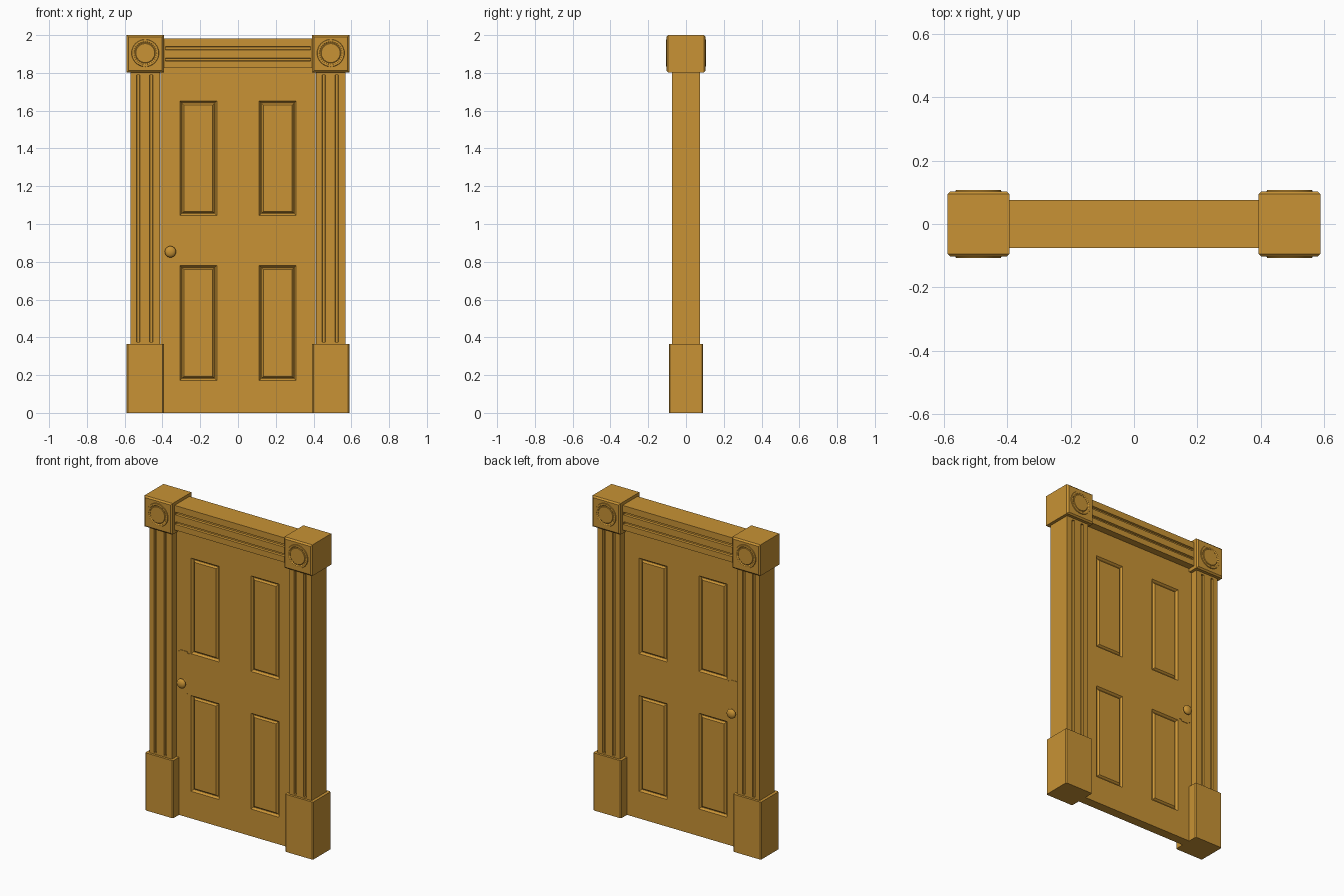
import bpy, bmesh, math
from mathutils import Vector

if "Cube" in bpy.data.objects:
    bpy.data.objects.remove(bpy.data.objects["Cube"])

wood = bpy.data.materials.new("golden_wood")
wood.diffuse_color = (0.58, 0.29, 0.035, 1)
wood.use_nodes = True
wood.node_tree.nodes["Principled BSDF"].inputs["Base Color"].default_value = wood.diffuse_color


def finish(name, bm, smooth=False):
    bmesh.ops.recalc_face_normals(bm, faces=bm.faces)
    me = bpy.data.meshes.new(name)
    bm.to_mesh(me)
    bm.free()
    ob = bpy.data.objects.new(name, me)
    bpy.context.collection.objects.link(ob)
    me.materials.append(wood)
    if smooth:
        bpy.ops.object.select_all(action='DESELECT')
        ob.select_set(True)
        bpy.context.view_layer.objects.active = ob
        bpy.ops.object.shade_smooth_by_angle(angle=math.radians(35))
    return ob


def prism(name, pts, along):
    """Extrude a closed 3D outline along a vector."""
    bm = bmesh.new()
    face = bm.faces.new([bm.verts.new(p) for p in pts])
    ext = bmesh.ops.extrude_face_region(bm, geom=[face])
    new = [g for g in ext["geom"] if isinstance(g, bmesh.types.BMVert)]
    bmesh.ops.translate(bm, verts=new, vec=along)
    return finish(name, bm)


def box(name, x0, x1, y, z0, z1, chamfer=0.0, edge_test=None):
    """Box symmetric in y, with chosen edges chamfered."""
    bm = bmesh.new()
    bmesh.ops.create_cube(bm, size=1)
    for v in bm.verts:
        v.co = Vector(((x0 + x1) / 2 + v.co.x * (x1 - x0), v.co.y * 2 * y,
                       (z0 + z1) / 2 + v.co.z * (z1 - z0)))
    if chamfer:
        edges = [e for e in bm.edges if edge_test(e.verts[0].co - e.verts[1].co)]
        bmesh.ops.bevel(bm, geom=edges, offset=chamfer, segments=1,
                        affect='EDGES', profile=0.5)
    return finish(name, bm)


def lathe_y(name, profile, x, z, side, steps=32):
    """Turn (radius, distance) points about an axis running along y."""
    bm = bmesh.new()
    vs = [bm.verts.new((x + r, side * d, z)) for r, d in profile]
    es = [bm.edges.new(p) for p in zip(vs, vs[1:])]
    bmesh.ops.spin(bm, geom=vs + es, cent=(x, 0, z), axis=(0, 1, 0),
                   angle=math.tau, steps=steps, use_duplicate=False)
    bmesh.ops.remove_doubles(bm, verts=bm.verts, dist=1e-5)
    return finish(name, bm, True)


def fluted(half, depth, grooves, cut=0.012):
    """Cross-section (width, y) with grooves on the front and back."""
    front = [(-half, -depth)]
    for a, b in grooves:
        front += [(a, -depth), (a + 0.003, -depth + cut),
                  (b - 0.003, -depth + cut), (b, -depth)]
    front.append((half, -depth))
    return front + [(u, -y) for u, y in reversed(front)]


# Door slab with four raised-and-fielded panels on each face
T = 0.03
xs = [-0.41, -0.308, -0.112, 0.112, 0.308, 0.41]
zs = [0, 0.172, 0.78, 1.045, 1.652, 1.84]
bm = bmesh.new()
grid = [[bm.verts.new((x, -T, z)) for x in xs] for z in zs]
for j in range(5):
    for i in range(5):
        bm.faces.new((grid[j][i], grid[j][i + 1], grid[j + 1][i + 1], grid[j + 1][i]))
ext = bmesh.ops.extrude_face_region(bm, geom=bm.faces[:])
bmesh.ops.translate(bm, vec=(0, 2 * T, 0),
                    verts=[g for g in ext["geom"] if isinstance(g, bmesh.types.BMVert)])
bmesh.ops.recalc_face_normals(bm, faces=bm.faces)
panels = []
for f in bm.faces:
    c = f.calc_center_median()
    if abs(f.normal.y) > 0.9 and 0.112 < abs(c.x) < 0.308 and (
            0.172 < c.z < 0.78 or 1.045 < c.z < 1.652):
        panels.append(f)
for thick, depth in ((0.014, -0.013), (0.004, 0), (0.013, 0.011)):
    bmesh.ops.inset_individual(bm, faces=panels, thickness=thick, depth=depth)
finish("door", bm)

# Lintel with two grooves on each face
section = fluted(0.078, 0.075, [(-0.041, -0.024), (0.019, 0.037)])
prism("lintel", [(-0.385, y, 1.903 + u) for u, y in section], (0.77, 0, 0))
for s in (-1, 1):
    box("lintel_end", s * 0.40 - 0.015, s * 0.40 + 0.015, 0.075, 1.825, 1.981)

# Side posts: plinth, fluted pilaster, corner block with rosettes
for s in (-1, 1):
    cx = s * 0.491
    box("plinth", cx - 0.098, cx + 0.098, 0.09, 0, 0.365, 0.006,
        lambda d: abs(d.z) > 0.1)
    section = fluted(0.079, 0.075, [(-0.046, -0.028), (0.023, 0.041)])
    prism("pilaster", [(cx + u, y, 0.375) for u, y in section], (0, 0, 1.415))
    for z in (0.3675, 1.7975):
        box("pilaster_end", cx - 0.079, cx + 0.079, 0.075, z - 0.0075, z + 0.0075)
    block = box("corner_block", cx - 0.098, cx + 0.098, 0.103, 1.803, 2.0, 0.009,
                lambda d: abs(d.y) < 0.01)
    # keep the chamfer only around front and back faces
    for side in (-1, 1):
        lathe_y("rosette", [(0.074, 0.10), (0.071, 0.107), (0.061, 0.107),
                            (0.056, 0.1035), (0.053, 0.1035), (0.050, 0.106),
                            (0, 0.106)], cx, 1.905, side)

# Lock plates and knobs on both faces
plate = [(-0.04, -0.125), (-0.028, -0.125), (-0.022, -0.135), (0.022, -0.135),
         (0.028, -0.125), (0.04, -0.125)]
plate += [(u, -w) for u, w in reversed(plate)]
for side in (-1, 1):
    prism("lock_plate", [(-0.358 + u, side * T, 0.917 + w) for u, w in plate],
          (0, side * 0.003, 0))
    ball = [(0.030 * math.sin(a), 0.058 + 0.017 * math.cos(a))
            for a in [math.pi * k / 10 for k in range(9)]]
    lathe_y("door_knob", ball + [(0.012, 0.043), (0.012, 0.036), (0.02, 0.031)],
            -0.358, 0.853, side, 24)
